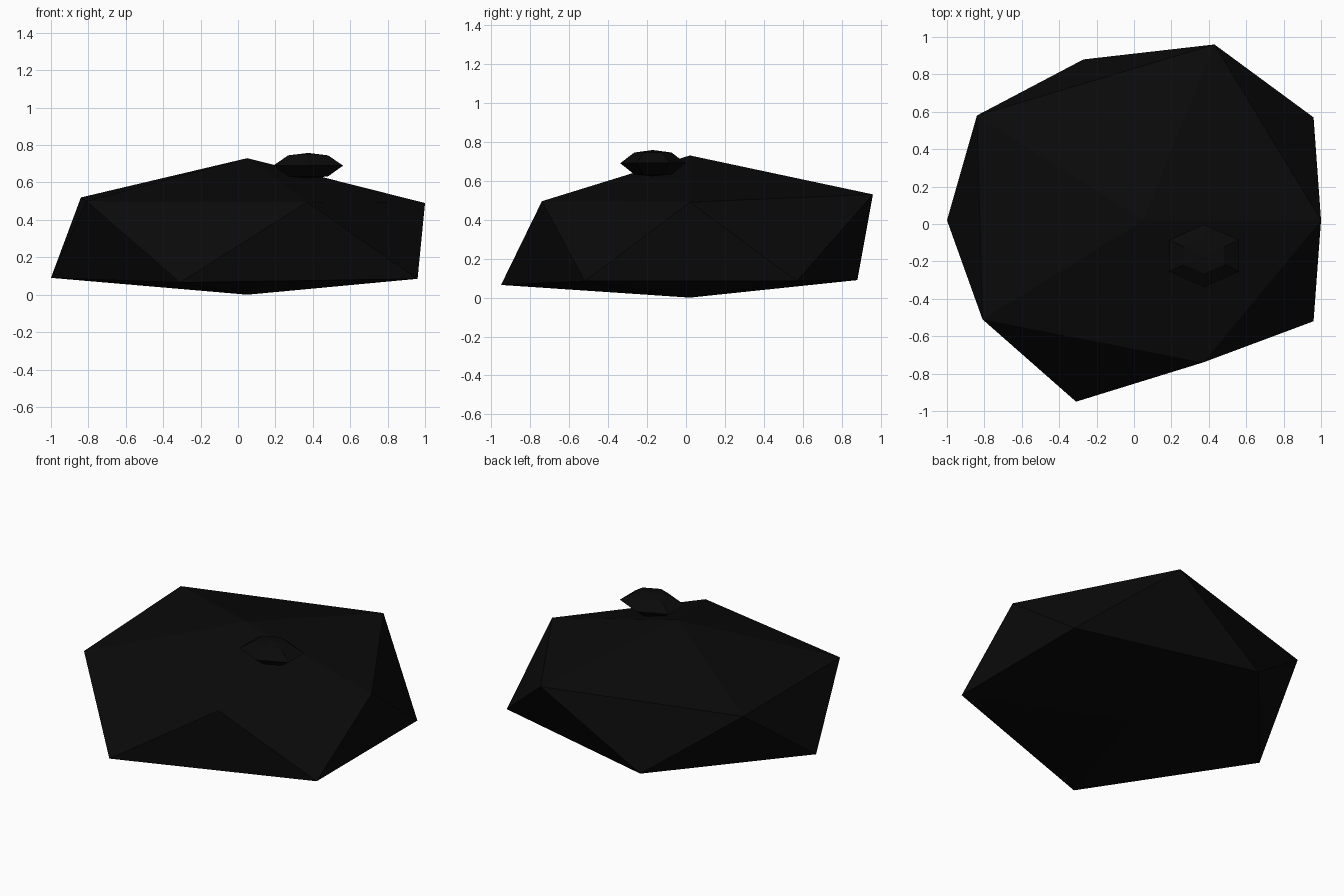
import bpy, bmesh
from math import atan2, cos, sin, pi

if "Cube" in bpy.data.objects:
    bpy.data.objects.remove(bpy.data.objects["Cube"])

mat = bpy.data.materials.new("dark_stone")
mat.diffuse_color = (0.003, 0.003, 0.003, 1)
mat.use_nodes = True
mat.node_tree.nodes["Principled BSDF"].inputs["Base Color"].default_value = mat.diffuse_color


def finish(bm, name):
    bmesh.ops.recalc_face_normals(bm, faces=bm.faces)
    mesh = bpy.data.meshes.new(name)
    bm.to_mesh(mesh)
    bm.free()
    mesh.materials.append(mat)
    bpy.context.collection.objects.link(bpy.data.objects.new(name, mesh))


# Large boulder: icosahedron with each ring pulled into an irregular shape
lower = [(0.96, -0.52, 0.085), (-0.31, -0.95, 0.065), (-1.0, 0.02, 0.09),
         (-0.27, 0.88, 0.09), (0.96, 0.57, 0.085)]
upper = [(0.37, -0.74, 0.495), (-0.81, -0.51, 0.50), (-0.84, 0.58, 0.52),
         (0.43, 0.96, 0.53), (1.0, 0.02, 0.49)]
bm = bmesh.new()
bmesh.ops.create_icosphere(bm, subdivisions=1, radius=1)
for v in bm.verts:
    if abs(v.co.z) > 0.9:
        v.co = (0.05, 0.02, 0.73 if v.co.z > 0 else 0.0)
    else:
        a = atan2(v.co.y, v.co.x)
        ring = upper if v.co.z > 0 else lower
        v.co = min(ring, key=lambda p: 1 - cos(atan2(p[1], p[0]) - a))
finish(bm, "boulder")

# Small six-sided pebble resting on the boulder
bm = bmesh.new()
cx, cy, cz = 0.375, -0.17, 0.69
rings = []
for r, z in [(0.57, -0.057), (1.0, 0.0), (0.57, 0.055)]:
    angles = [pi / 2 + i * pi / 3 for i in range(6)]
    rings.append([bm.verts.new((cx + 0.216 * r * cos(a), cy + 0.168 * r * sin(a), cz + z))
                  for a in angles])
bottom = bm.verts.new((cx, cy, cz - 0.068))
top = bm.verts.new((cx, cy, cz + 0.068))
for i in range(6):
    j = (i + 1) % 6
    for a, b in zip(rings, rings[1:]):
        bm.faces.new((a[i], a[j], b[j], b[i]))
    bm.faces.new((bottom, rings[0][j], rings[0][i]))
    bm.faces.new((top, rings[-1][i], rings[-1][j]))
finish(bm, "pebble")
